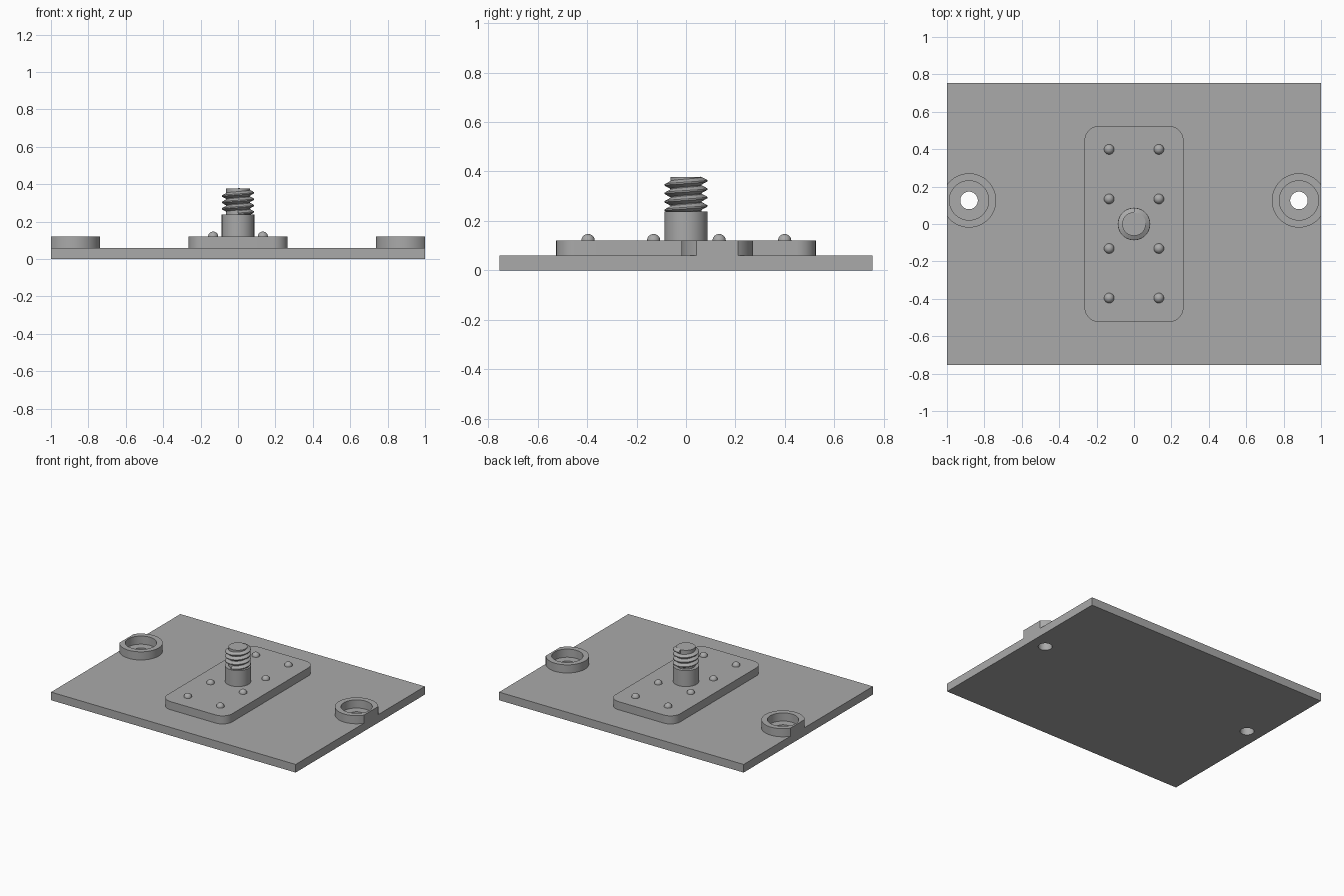
import bpy, bmesh, math
from mathutils import Matrix, Vector

if "Cube" in bpy.data.objects:
    bpy.data.objects.remove(bpy.data.objects["Cube"])

grey = bpy.data.materials.new("plain grey")
grey.use_nodes = True
grey.diffuse_color = (0.4, 0.4, 0.4, 1)
grey.node_tree.nodes["Principled BSDF"].inputs["Base Color"].default_value = (0.4, 0.4, 0.4, 1)

PLATE_TOP, PAD_TOP = 0.06, 0.12
BOSS_X, BOSS_Y = 0.882, 0.126


def finish(name, bm, smooth=True):
    bmesh.ops.recalc_face_normals(bm, faces=bm.faces[:])
    mesh = bpy.data.meshes.new(name)
    bm.to_mesh(mesh)
    bm.free()
    mesh.materials.append(grey)
    obj = bpy.data.objects.new(name, mesh)
    bpy.context.collection.objects.link(obj)
    if smooth:
        bpy.ops.object.select_all(action='DESELECT')
        obj.select_set(True)
        bpy.context.view_layer.objects.active = obj
        bpy.ops.object.shade_smooth_by_angle(angle=math.radians(35))
    return obj


def lathe(profile, x=0, y=0, steps=48, closed=False):
    """Revolve (radius, z) points about a vertical axis at x, y."""
    bm = bmesh.new()
    verts = [bm.verts.new((r, 0, z)) for r, z in profile]
    edges = [bm.edges.new(pair) for pair in zip(verts, verts[1:])]
    if closed:
        edges.append(bm.edges.new((verts[-1], verts[0])))
    bmesh.ops.spin(bm, geom=verts + edges, cent=(0, 0, 0), axis=(0, 0, 1),
                   angle=math.tau, steps=steps)
    bmesh.ops.remove_doubles(bm, verts=bm.verts[:], dist=1e-5)
    bmesh.ops.translate(bm, verts=bm.verts[:], vec=(x, y, 0))
    return bm


def box(size, centre):
    bm = bmesh.new()
    bmesh.ops.create_cube(bm, size=1, matrix=Matrix.Translation(centre) @ Matrix.Diagonal((*size, 1)))
    return bm


# Base plate with two through holes
plate = finish("base_plate", box((2, 1.51, PLATE_TOP), (0, 0, PLATE_TOP / 2)), smooth=False)
for side in (-1, 1):
    cutter = finish("hole_cutter", lathe([(0, -0.1), (0.047, -0.1), (0.047, 0.2), (0, 0.2)],
                                         side * BOSS_X, BOSS_Y, 40))
    cutter.hide_render = True
    mod = plate.modifiers.new("hole", 'BOOLEAN')
    mod.operation, mod.solver, mod.object = 'DIFFERENCE', 'EXACT', cutter
    bpy.ops.object.select_all(action='DESELECT')
    bpy.context.view_layer.objects.active = plate
    plate.select_set(True)
    bpy.ops.object.modifier_apply(modifier=mod.name)
    bpy.data.objects.remove(cutter)
bpy.ops.object.shade_smooth_by_angle(angle=math.radians(35))

# Ring bosses, trimmed flush with the plate ends
for side, label in ((1, "left"), (-1, "right")):
    ring = lathe([(0.105, PLATE_TOP), (0.145, PLATE_TOP), (0.145, PAD_TOP), (0.105, PAD_TOP)],
                 side * BOSS_X, BOSS_Y, 64, closed=True)
    cut = bmesh.ops.bisect_plane(ring, geom=ring.verts[:] + ring.edges[:] + ring.faces[:],
                                 plane_co=(side, 0, 0), plane_no=(side, 0, 0), clear_outer=True)
    rim = [e for e in cut["geom_cut"] if isinstance(e, bmesh.types.BMEdge)]
    bmesh.ops.holes_fill(ring, edges=rim, sides=0)
    finish(label + "_ring_boss", ring)

# Rounded centre pad
pad = box((0.53, 1.05, PAD_TOP - PLATE_TOP), (0, 0, (PLATE_TOP + PAD_TOP) / 2))
uprights = [e for e in pad.edges if abs(e.verts[0].co.z - e.verts[1].co.z) > 0.01]
bmesh.ops.bevel(pad, geom=uprights, offset=0.08, segments=10, profile=0.5, affect='EDGES')
finish("centre_pad", pad)

# Domed rivets
dome = [(0.027 * math.cos(a), PAD_TOP + 0.027 * math.sin(a))
        for a in (math.pi / 2 * i / 8 for i in range(9))]
for column in (-1, 1):
    for row in range(4):
        finish("rivet", lathe(dome, column * 0.133, -0.396 + row * 0.265, 24))

# Post and threaded core
finish("post", lathe([(0, PAD_TOP), (0.087, PAD_TOP), (0.087, 0.238), (0, 0.238)], steps=64))
finish("thread_core", lathe([(0, 0.23), (0.063, 0.23), (0.063, 0.377), (0, 0.377)], steps=48))

# Helical thread with a narrow flat crest
PITCH, TURNS, STEPS = 0.034, 3.5, 40
section = [(0.06, -0.017), (0.086, -0.003), (0.086, 0.003), (0.06, 0.017)]
bm = bmesh.new()
rows = []
for i in range(int(TURNS * STEPS) + 1):
    turn = i / STEPS
    spin = Matrix.Rotation(math.tau * turn - math.pi / 2, 3, 'Z')
    rows.append([bm.verts.new(spin @ Vector((r, 0, 0.2435 + z + PITCH * turn))) for r, z in section])
for low, high in zip(rows, rows[1:]):
    for k in range(4):
        n = (k + 1) % 4
        bm.faces.new((low[k], low[n], high[n], high[k]))
bm.faces.new(rows[0])
bm.faces.new(rows[-1][::-1])
finish("screw_thread", bm)
